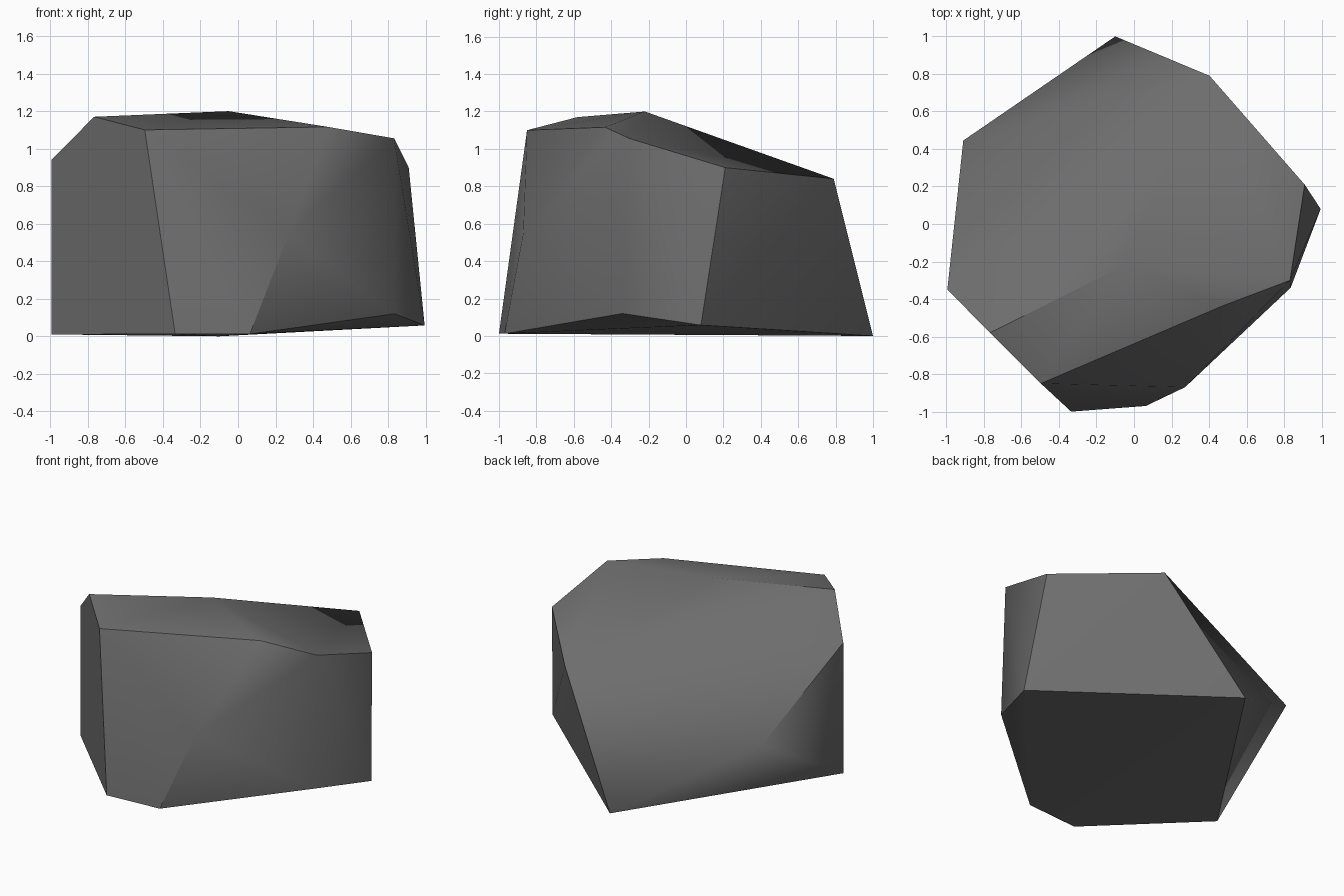
import bpy, bmesh, math
from mathutils import Vector

if "Cube" in bpy.data.objects:
    bpy.data.objects.remove(bpy.data.objects["Cube"])

# Corner points of the boulder, grouped by level
base = [(-0.335, -1.0, 0.012), (0.063, -0.97, 0.012), (0.835, -0.34, 0.12),
        (0.995, 0.08, 0.058), (-0.10, 1.0, 0.0), (-0.995, -0.35, 0.01)]
shoulder = [(-0.995, -0.35, 0.94), (-0.497, -0.85, 1.10), (0.48, -0.433, 1.116),
            (0.832, -0.30, 1.055), (0.91, 0.21, 0.90), (0.403, 0.79, 0.84),
            (-0.767, -0.58, 1.17)]
# Worn corners: the surface is shaded softly around these
worn = [(-0.91, 0.445, 0.49), (0.272, -0.87, 0.55), (-0.05, -0.22, 1.20)]
# Creases that run from a crisp corner and fade out at a worn one
creases = [(shoulder[0], worn[0]), (base[1], worn[1]), (shoulder[6], worn[2])]


def near(v, p):
    return (v.co - Vector(p)).length < 0.01


# Boulder: convex skin over the corners
bm = bmesh.new()
for p in base + shoulder + worn:
    bm.verts.new(p)
bmesh.ops.convex_hull(bm, input=bm.verts[:])
bmesh.ops.dissolve_limit(bm, angle_limit=math.radians(2),
                         verts=bm.verts[:], edges=bm.edges[:])
bmesh.ops.recalc_face_normals(bm, faces=bm.faces[:])

# Smooth shading with crisp edges, soft around the worn corners
for f in bm.faces:
    f.smooth = True
for e in bm.edges:
    a, b = e.verts
    soft = any(near(v, w) for v in e.verts for w in worn)
    crease = any((near(a, p) and near(b, q)) or (near(a, q) and near(b, p))
                 for p, q in creases)
    e.smooth = not crease and (soft or e.calc_face_angle(0) < math.radians(30))

mesh = bpy.data.meshes.new("boulder")
bm.to_mesh(mesh)
bm.free()
boulder = bpy.data.objects.new("boulder", mesh)
bpy.context.collection.objects.link(boulder)

# Large faces dominate the soft shading
weighted = boulder.modifiers.new("weighted shading", 'WEIGHTED_NORMAL')
weighted.mode = 'FACE_AREA'
weighted.keep_sharp = True

# Stone colour
stone = bpy.data.materials.new("grey stone")
stone.diffuse_color = (0.153, 0.153, 0.153, 1)
stone.use_nodes = True
stone.node_tree.nodes["Principled BSDF"].inputs["Base Color"].default_value = stone.diffuse_color
mesh.materials.append(stone)
